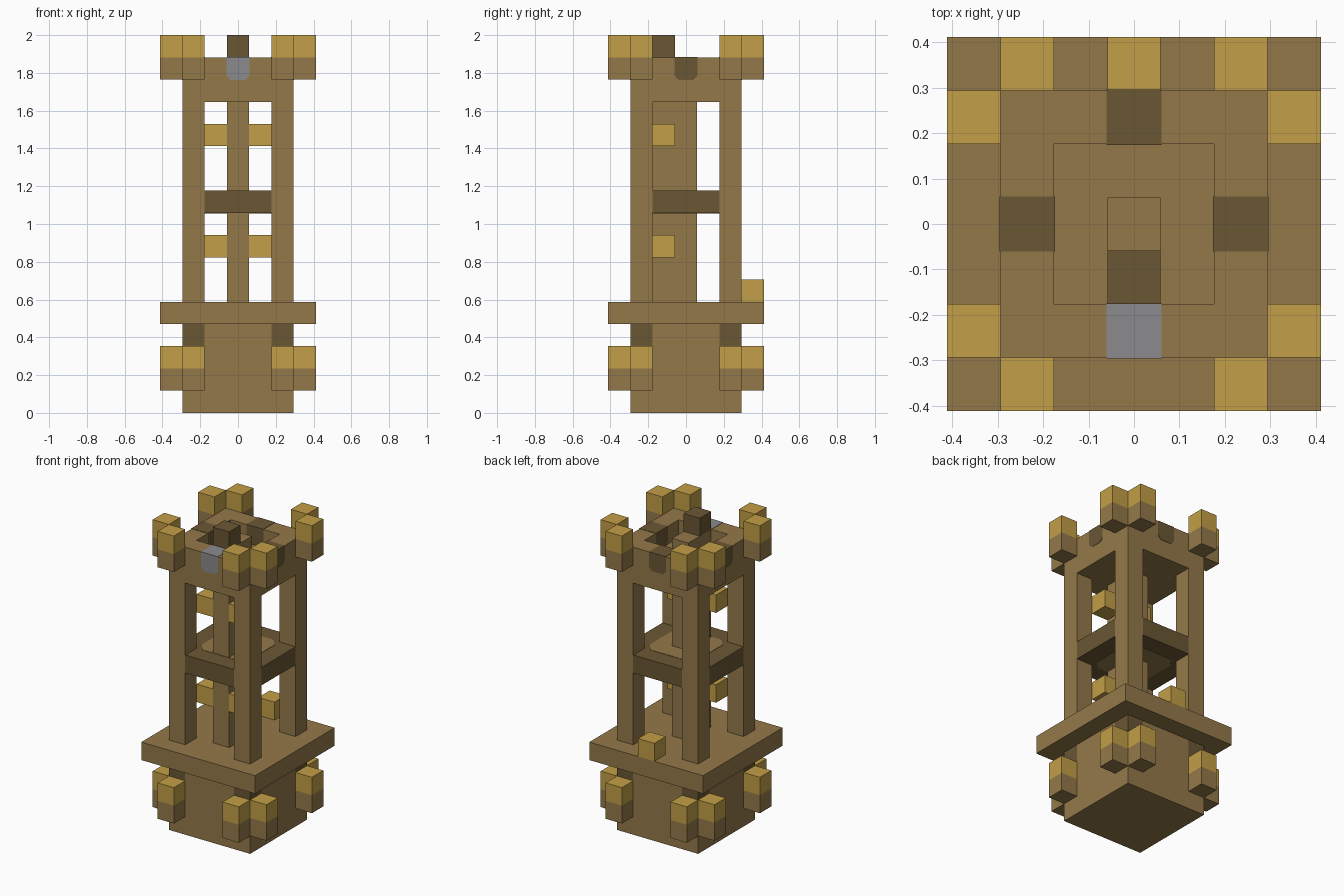
import bpy, bmesh
from mathutils import Vector

if "Cube" in bpy.data.objects:
    bpy.data.objects.remove(bpy.data.objects["Cube"])

U = 2 / 17  # one block


def material(name, rgb):
    lin = [((c / 255 + 0.055) / 1.055) ** 2.4 for c in rgb] + [1]
    m = bpy.data.materials.new(name)
    m.use_nodes = True
    m.diffuse_color = lin
    m.node_tree.nodes["Principled BSDF"].inputs["Base Color"].default_value = lin
    return m


WOOD = material("wood_brown", (148, 121, 73))
DARK = material("dark_wood", (106, 87, 53))
GOLD = material("straw_gold", (194, 159, 71))
GREY = material("stone_grey", (139, 138, 141))


def box(name, x, y, z, mat, chamfer=0, pick=None, grow=0):
    """Box from (low, high) ranges in blocks; pick selects edges to chamfer."""
    lo = Vector((x[0], y[0], z[0])) * U
    hi = Vector((x[1], y[1], z[1])) * U
    bm = bmesh.new()
    bmesh.ops.create_cube(bm, size=1)
    for v in bm.verts:
        v.co = (lo + hi) / 2 + Vector(c * (s + grow) for c, s in zip(v.co, hi - lo))
    if chamfer:
        edges = [e for e in bm.edges if pick(e)]
        bmesh.ops.bevel(bm, geom=edges, offset=chamfer, segments=1, affect='EDGES')
    mesh = bpy.data.meshes.new(name)
    bm.to_mesh(mesh)
    bm.free()
    mesh.materials.append(mat)
    ob = bpy.data.objects.new(name, mesh)
    bpy.context.collection.objects.link(ob)
    return ob


def cross(name, z, mat):
    """Square layer with its four corner blocks left out."""
    box(name + "_middle", (-1.5, 1.5), (-2.5, 2.5), z, mat)
    for side, x in (("right", (-2.5, -1.5)), ("left", (1.5, 2.5))):
        box(name + "_" + side, x, (-1.5, 1.5), z, mat)


LOW, HIGH = (-2.5, -1.5), (1.5, 2.5)
CORNERS = [(x, y) for x in (LOW, HIGH) for y in (LOW, HIGH)]
MID = (-0.5, 0.5)

# Base and wide slab
box("base", (-2.5, 2.5), (-2.5, 2.5), (0, 3), WOOD)
cross("base_top", (3, 4), WOOD)
box("slab", (-3.5, 3.5), (-3.5, 3.5), (4, 5), WOOD)

# Corner blocks and tall posts
for x, y in CORNERS:
    box("base_corner", x, y, (3, 4), DARK)
    box("corner_post", x, y, (5, 14), WOOD)

# Brackets with gold upper halves beside each corner, at base and top
for z in (1, 15):
    for x, y in CORNERS:
        out_x = (-3.5, -2.5) if x == LOW else (2.5, 3.5)
        out_y = (-3.5, -2.5) if y == LOW else (2.5, 3.5)
        for bx, by in ((x, out_y), (out_x, y)):
            box("bracket", bx, by, (z, z + 1), WOOD)
            box("bracket_cap", bx, by, (z + 1, z + 2), GOLD)

# Middle floor with a lighter centre
cross("middle_floor", (9, 10), DARK)
box("floor_centre", (-1.5, 1.5), (-1.5, 1.5), (9, 10), WOOD, 0.05,
    lambda e: abs(e.verts[0].co.z - e.verts[1].co.z) > 0.05, 0.004)

# Central core with gold pegs
box("core", MID, (-1.5, 0.5), (5, 16), WOOD)
for z in (7, 12):
    for x in ((-1.5, -0.5), (0.5, 1.5)):
        box("core_peg", x, (-1.5, -0.5), (z, z + 1), GOLD)
box("core_top", MID, (-1.5, -0.5), (16, 17), DARK)

# Roof plate and parapet ring
box("roof_plate", (-2.5, 2.5), (-2.5, 2.5), (14, 15), WOOD)
for s in (LOW, HIGH):
    box("parapet_across", (-2.5, 2.5), s, (15, 16), WOOD)
    box("parapet_side", s, (-1.5, 1.5), (15, 16), WOOD)


# Inlays in the middle of each parapet side, lower corners clipped
def inlay(name, x, y, axis, mat):
    def lower(e):
        a, b = (v.co for v in e.verts)
        return max(a.z, b.z) < 15.5 * U and abs(a[axis] - b[axis]) > 0.05
    box(name, x, y, (15, 16), mat, 0.022, lower, 0.004)


inlay("front_inlay", MID, LOW, 1, GREY)
inlay("back_inlay", MID, HIGH, 1, DARK)
inlay("right_inlay", LOW, MID, 0, DARK)
inlay("left_inlay", HIGH, MID, 0, DARK)

# Small block on the back edge of the slab
box("back_block", MID, (2.5, 3.5), (5, 6), GOLD)
